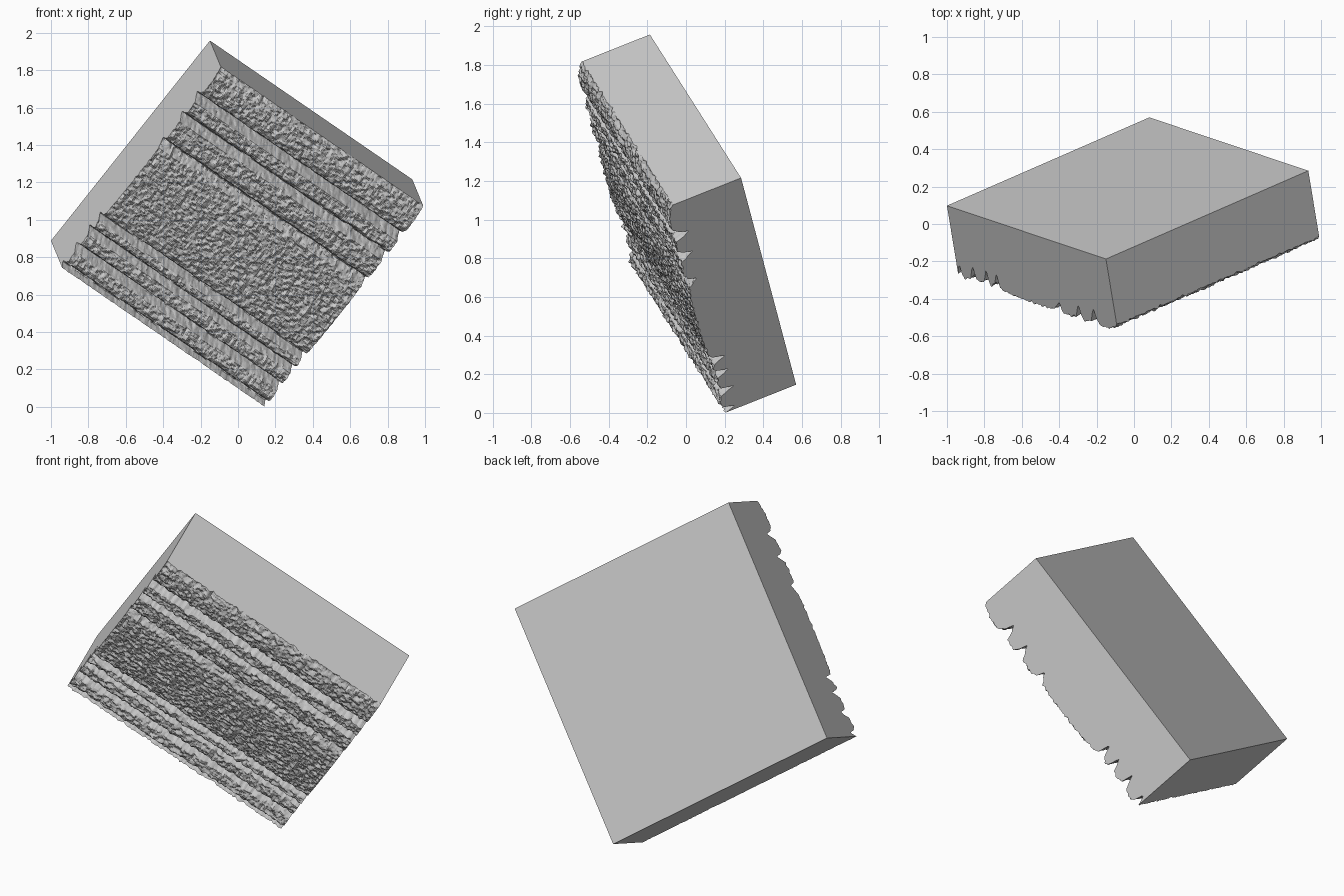
import bpy, bmesh
from mathutils import Vector, noise

if "Cube" in bpy.data.objects:
    bpy.data.objects.remove(bpy.data.objects["Cube"])

# Tilted block frame: back top corner, then along-groove, across-groove and outward directions
A = Vector((-0.15, -0.187, 1.958))
U = Vector((1.082, 0.472, -0.742))
V = Vector((-0.85, 0.285, -1.07))
W = V.cross(U).normalized()
DEPTH = 0.40
NU, NV = 200, 220

# Cross-section of the rough face: (position down the face, relative depth)
PROFILE = [(0, .96), (.02, 1.01), (.06, 1.05), (.105, 1.055), (.13, 1.0), (.14, .81),
           (.168, 1.04), (.215, 1.055), (.226, 1.0), (.234, .85), (.263, 1.04),
           (.33, 1.06), (.35, 1.02), (.36, .91), (.395, 1.03), (.45, 1.05), (.52, 1.05),
           (.62, 1.045), (.715, 1.02), (.735, .98), (.746, .79), (.77, .98),
           (.79, 1.0), (.803, .97), (.812, .80), (.835, .97), (.87, 1.0),
           (.885, .98), (.895, .80), (.92, .99), (.955, 1.03), (.972, 1.0),
           (.983, .84), (1.0, .99)]


def section(s):
    s = min(max(s, 0), 1)
    for (a, ha), (b, hb) in zip(PROFILE, PROFILE[1:]):
        if s <= b:
            return ha + (hb - ha) * (s - a) / (b - a)
    return PROFILE[-1][1]


def height(r, s):
    wobble = 0.004 * noise.noise((r * 14, s * 5, 3.0))
    fine = noise.noise((r * 48, s * 60, 7.0)) + 0.5 * noise.noise((r * 100, s * 120, 1.0))
    return DEPTH * section(s + wobble) + 0.013 * fine


bm = bmesh.new()


def vert(r, s, h):
    return bm.verts.new(A + U * r + V * s + W * h)


# Rough grooved front
grid = [[vert(i / NU, j / NV, height(i / NU, j / NV)) for i in range(NU + 1)]
        for j in range(NV + 1)]
for j in range(NV):
    for i in range(NU):
        bm.faces.new((grid[j][i], grid[j + 1][i], grid[j + 1][i + 1], grid[j][i + 1]))

# Flat sides and back
b00, b10, b11, b01 = vert(0, 0, 0), vert(1, 0, 0), vert(1, 1, 0), vert(0, 1, 0)
bm.faces.new((b00, b10, b11, b01))
bm.faces.new(grid[0] + [b10, b00])
bm.faces.new(grid[-1] + [b11, b01])
bm.faces.new([row[0] for row in grid] + [b01, b00])
bm.faces.new([row[-1] for row in grid] + [b11, b10])
bmesh.ops.recalc_face_normals(bm, faces=bm.faces)

mesh = bpy.data.meshes.new("grooved_stone_block")
bm.to_mesh(mesh)
bm.free()
block = bpy.data.objects.new("grooved_stone_block", mesh)
bpy.context.collection.objects.link(block)
